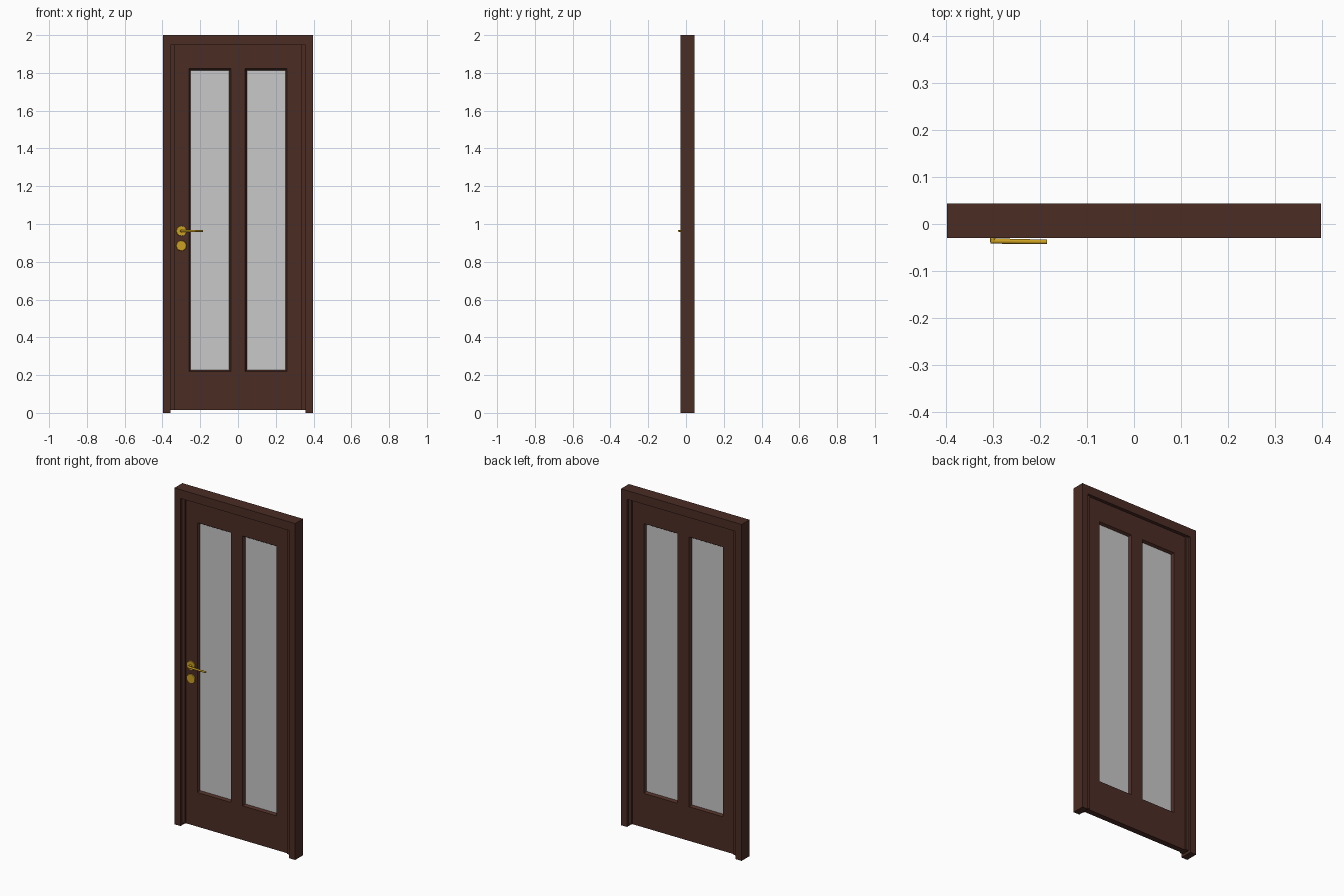
import bpy, bmesh, math
from mathutils import Vector, Matrix

if "Cube" in bpy.data.objects:
    bpy.data.objects.remove(bpy.data.objects["Cube"], do_unlink=True)

MID = 0.007  # middle plane of the door in depth


def material(name, rgb):
    m = bpy.data.materials.new(name)
    m.use_nodes = True
    m.diffuse_color = (*rgb, 1)
    m.node_tree.nodes["Principled BSDF"].inputs["Base Color"].default_value = (*rgb, 1)
    return m


wood = material("dark_brown_wood", (0.07, 0.026, 0.018))
glass = material("frosted_glass", (0.58, 0.58, 0.58))
brass = material("brass", (0.6, 0.35, 0.015))


def finish(name, bm, *mats):
    bmesh.ops.recalc_face_normals(bm, faces=bm.faces)
    mesh = bpy.data.meshes.new(name)
    bm.to_mesh(mesh)
    bm.free()
    for m in mats:
        mesh.materials.append(m)
    obj = bpy.data.objects.new(name, mesh)
    bpy.context.collection.objects.link(obj)
    return obj


def prism(name, outline, y0, y1, mat):
    """Extrude an x-z outline through the depth."""
    bm = bmesh.new()
    face = bm.faces.new([bm.verts.new((x, y0, z)) for x, z in outline])
    new = bmesh.ops.extrude_face_region(bm, geom=[face])["geom"]
    bmesh.ops.translate(bm, vec=(0, y1 - y0, 0),
                        verts=[v for v in new if isinstance(v, bmesh.types.BMVert)])
    return finish(name, bm, mat)


def rod(name, start, end, r0, r1, sides, mat):
    """Round bar between two points."""
    a, b = Vector(start), Vector(end)
    turn = (b - a).to_track_quat('Z', 'Y').to_matrix().to_4x4()
    bm = bmesh.new()
    bmesh.ops.create_cone(bm, cap_ends=True, segments=sides, radius1=r0, radius2=r1,
                          depth=(b - a).length,
                          matrix=Matrix.Translation((a + b) / 2) @ turn)
    return finish(name, bm, mat)


# Frame: mitred jambs and head, open at the floor
OUT, INN, HEAD = 0.397, 0.357, 1.948
for side, s in (("left", 1), ("right", -1)):
    prism(side + "_jamb", [(s * OUT, 0), (s * OUT, 2), (s * INN, HEAD), (s * INN, 0)],
          -0.03, 0.044, wood)
    # Stop strips standing proud of the leaf
    prism(side + "_stop", [(s * INN, 0.015), (s * INN, HEAD), (s * 0.335, HEAD), (s * 0.335, 0.015)],
          MID - 0.025, MID + 0.025, wood)
prism("frame_head", [(-OUT, 2), (OUT, 2), (INN, HEAD), (-INN, HEAD)], -0.03, 0.044, wood)

# Leaf: gridded slab whose openings are inset down to the panes on both sides
bm = bmesh.new()
xs = [-INN, -0.26, -0.038, 0.038, 0.26, INN]
zs = [0.015, 0.218, 1.822, HEAD]
openings = []
for s in (-1, 1):
    grid = [[bm.verts.new((x, MID + s * 0.017, z)) for z in zs] for x in xs]
    for i in range(len(xs) - 1):
        for j in range(len(zs) - 1):
            ring = [grid[i][j], grid[i + 1][j], grid[i + 1][j + 1], grid[i][j + 1]]
            face = bm.faces.new(ring if s < 0 else ring[::-1])
            if j == 1 and i in (1, 3):
                openings.append(face)
bmesh.ops.bridge_loops(bm, edges=[e for e in bm.edges if e.is_boundary])
bm.normal_update()
bmesh.ops.inset_individual(bm, faces=openings, thickness=0.012, depth=-0.014)
for face in openings:
    face.material_index = 1
finish("door_leaf", bm, wood, glass)

# Handle: two rosettes, a neck and a tapering lever
HX, HZ = -0.30, 0.963
for name, z in (("handle_rosette", HZ), ("lock_rosette", 0.885)):
    rod(name, (HX, MID - 0.016, z), (HX, MID - 0.022, z), 0.028, 0.026, 12, brass)
rod("handle_neck", (HX, -0.012, HZ), (HX, -0.038, HZ), 0.007, 0.006, 10, brass)
lever = rod("handle_lever", (HX - 0.005, -0.036, HZ), (-0.185, -0.038, HZ), 0.006, 0.005, 10, brass)

for obj in bpy.context.collection.objects:
    obj.select_set(obj.name.startswith(("handle", "lock")))
bpy.context.view_layer.objects.active = lever
bpy.ops.object.shade_smooth_by_angle(angle=math.radians(40))
bpy.ops.object.select_all(action='DESELECT')
